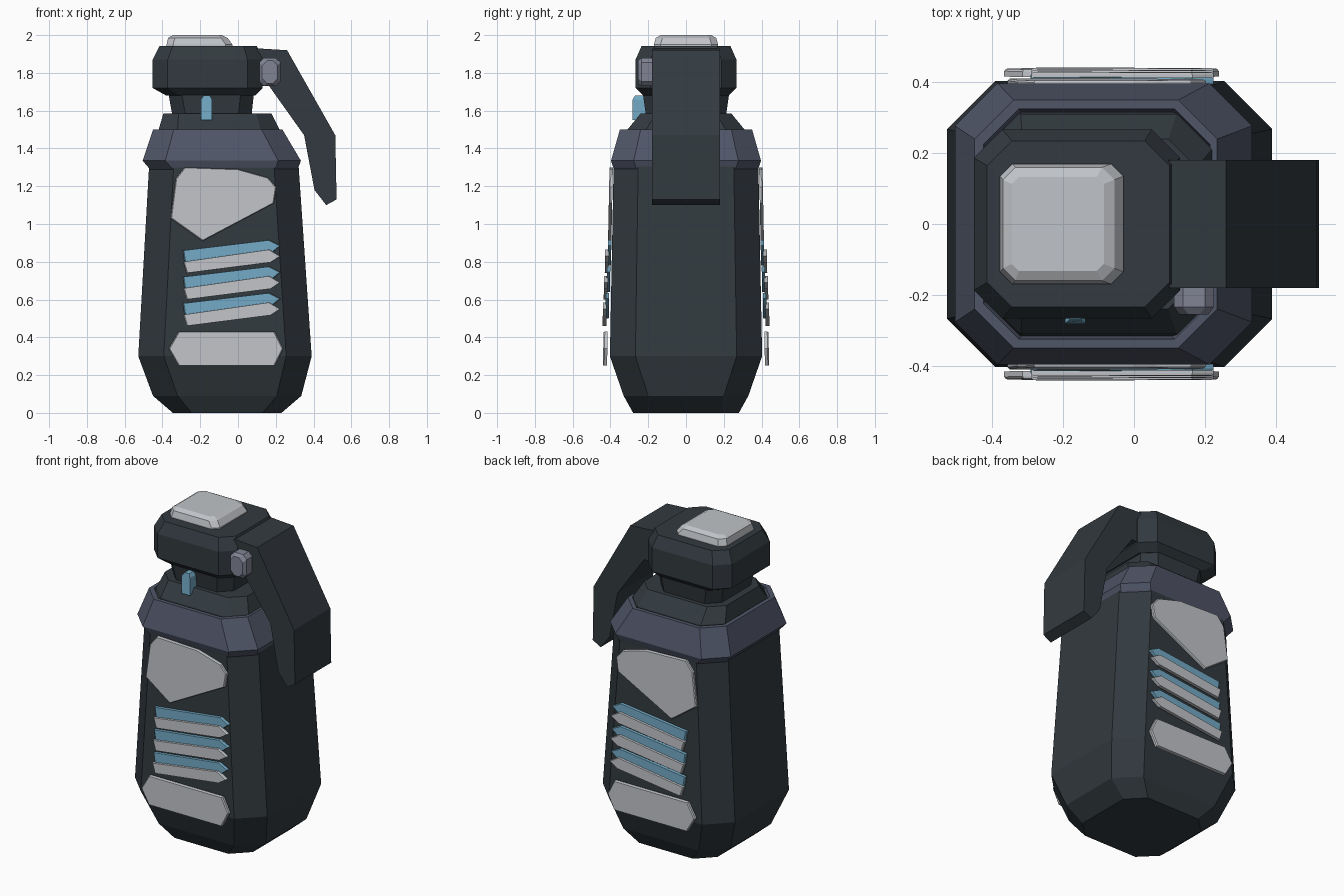
import bpy, bmesh
from mathutils import Vector

cube = bpy.data.objects.get("Cube")
if cube:
    bpy.data.objects.remove(cube, do_unlink=True)


def material(name, rgb):
    m = bpy.data.materials.new(name)
    m.use_nodes = True
    m.diffuse_color = (*rgb, 1)
    m.node_tree.nodes["Principled BSDF"].inputs["Base Color"].default_value = (*rgb, 1)
    return m


DARK = material("dark slate", (0.032, 0.042, 0.050))
COLLAR = material("blue grey", (0.080, 0.092, 0.138))
LIGHT = material("light grey", (0.53, 0.55, 0.58))
BLUE = material("pale blue", (0.17, 0.40, 0.56))
STEEL = material("purple grey", (0.22, 0.23, 0.30))


def loft(name, loops, mat):
    """Skin a stack of matching point loops and cap both ends."""
    bm = bmesh.new()
    rings = [[bm.verts.new(p) for p in loop] for loop in loops]
    for a, b in zip(rings, rings[1:]):
        for i in range(len(a)):
            j = (i + 1) % len(a)
            bm.faces.new((a[i], a[j], b[j], b[i]))
    bm.faces.new(rings[0])
    bm.faces.new(rings[-1])
    bmesh.ops.recalc_face_normals(bm, faces=bm.faces)
    mesh = bpy.data.meshes.new(name)
    bm.to_mesh(mesh)
    bm.free()
    mesh.materials.append(mat)
    obj = bpy.data.objects.new(name, mesh)
    bpy.context.collection.objects.link(obj)
    return obj


def octagon(z, x0, x1, hy, c):
    """Rectangle with cut corners at height z."""
    return [(x0 + c, -hy, z), (x1 - c, -hy, z), (x1, c - hy, z), (x1, hy - c, z),
            (x1 - c, hy, z), (x0 + c, hy, z), (x0, hy - c, z), (x0, c - hy, z)]


def stack(name, sections, mat):
    return loft(name, [octagon(*s) for s in sections], mat)


# Main casing, rim and neck: sections are height, left, right, half depth, corner cut
stack("body", [(0, -.345, .23, .28, .10), (.09, -.45, .335, .33, .13),
               (.30, -.528, .39, .403, .135), (1.32, -.47, .32, .383, .13)], DARK)
stack("collar", [(1.28, -.46, .31, .375, .12), (1.30, -.475, .32, .385, .12),
                 (1.335, -.505, .333, .397, .12), (1.50, -.45, .235, .35, .11),
                 (1.50, -.425, .215, .325, .10), (1.44, -.41, .20, .31, .10)], COLLAR)
stack("shoulder", [(1.42, -.43, .235, .325, .10), (1.50, -.42, .22, .31, .10),
                   (1.585, -.395, .177, .24, .08)], DARK)
stack("neck", [(1.56, -.345, .07, .21, .07), (1.70, -.37, .085, .23, .07)], DARK)
stack("head", [(1.68, -.38, .09, .225, .07), (1.72, -.452, .13, .267, .08),
               (1.87, -.452, .13, .267, .08), (1.943, -.415, .10, .235, .07)], DARK)
stack("top_button", [(1.92, -.378, -.03, .17, .035), (1.95, -.378, -.03, .17, .035),
                     (1.985, -.37, -.055, .16, .035), (2.0, -.345, -.085, .133, .02)], LIGHT)

# Safety lever
lever_profile = [(.05, 1.86), (.10, 1.93), (.26, 1.92), (.515, 1.47), (.522, 1.13),
                 (.467, 1.10), (.405, 1.18), (.35, 1.47), (.165, 1.73), (.05, 1.73)]
loft("lever", [[(x, y, z) for x, z in lever_profile] for y in (-.18, .18)], DARK)


def front_block(name, x0, x1, z0, z1, y_front, y_back, cut, mat):
    """Cut-corner block with a tapered front face."""
    def ring(y, d):
        a, b, e, f = x0 + d, x1 - d, z0 + d, z1 - d
        return [(a + cut, y, e), (b - cut, y, e), (b, y, e + cut), (b, y, f - cut),
                (b - cut, y, f), (a + cut, y, f), (a, y, f - cut), (a, y, e + cut)]
    return loft(name, [ring(y_front, .015), ring(y_front + .02, 0), ring(y_back, 0)], mat)


front_block("hinge_bolt", .113, .225, 1.73, 1.88, -.255, -.10, .025, STEEL)

# Small blue latch on the neck
latch = [(-.195, 1.55), (-.137, 1.55), (-.137, 1.66), (-.15, 1.68), (-.182, 1.68), (-.195, 1.66)]
loft("neck_latch", [[(x, y if z < 1.67 else y + .012, z) for x, z in latch]
                    for y in (-.282, -.20)], BLUE)


def plate(name, outline, gap, thick, mat):
    """Matching plates on front and back, leaning with the casing."""
    for side, label in ((-1, "front"), (1, "back")):
        def ring(depth, shrink=1.0):
            c = sum((Vector(p) for p in outline), Vector((0, 0))) / len(outline)
            pts = [c + (Vector(p) - c) * shrink for p in outline]
            return [(p.x, side * (.409 - .02 * p.y + depth), p.y) for p in pts]
        loft(f"{label}_{name}", [ring(gap), ring(gap + thick * .7),
                                 ring(gap + thick, .98)], mat)


plate("shield_plate", [(-.283, 1.30), (0, 1.29), (.16, 1.245), (.203, 1.195), (.19, 1.11),
                       (-.188, .91), (-.357, 1.03), (-.33, 1.24)], .004, .018, LIGHT)
plate("lower_plate", [(-.315, .25), (.195, .25), (.24, .34), (.195, .43),
                      (-.315, .43), (-.367, .34)], .014, .022, LIGHT)

# Three slanted stripes, each a grey bar over a blue bar
for i in range(3):
    d = -.14 * i
    out = .008 + .003 * i
    plate(f"grey_stripe_{i + 1}", [(-.29, .80 + d), (.165, .865 + d), (.225, .83 + d),
                                   (.175, .797 + d), (-.272, .74 + d)], out + .008, .02, LIGHT)
    plate(f"blue_stripe_{i + 1}", [(-.292, .86 + d), (.165, .915 + d), (.225, .885 + d),
                                   (.175, .845 + d), (-.28, .78 + d)], out - .004, .018, BLUE)
